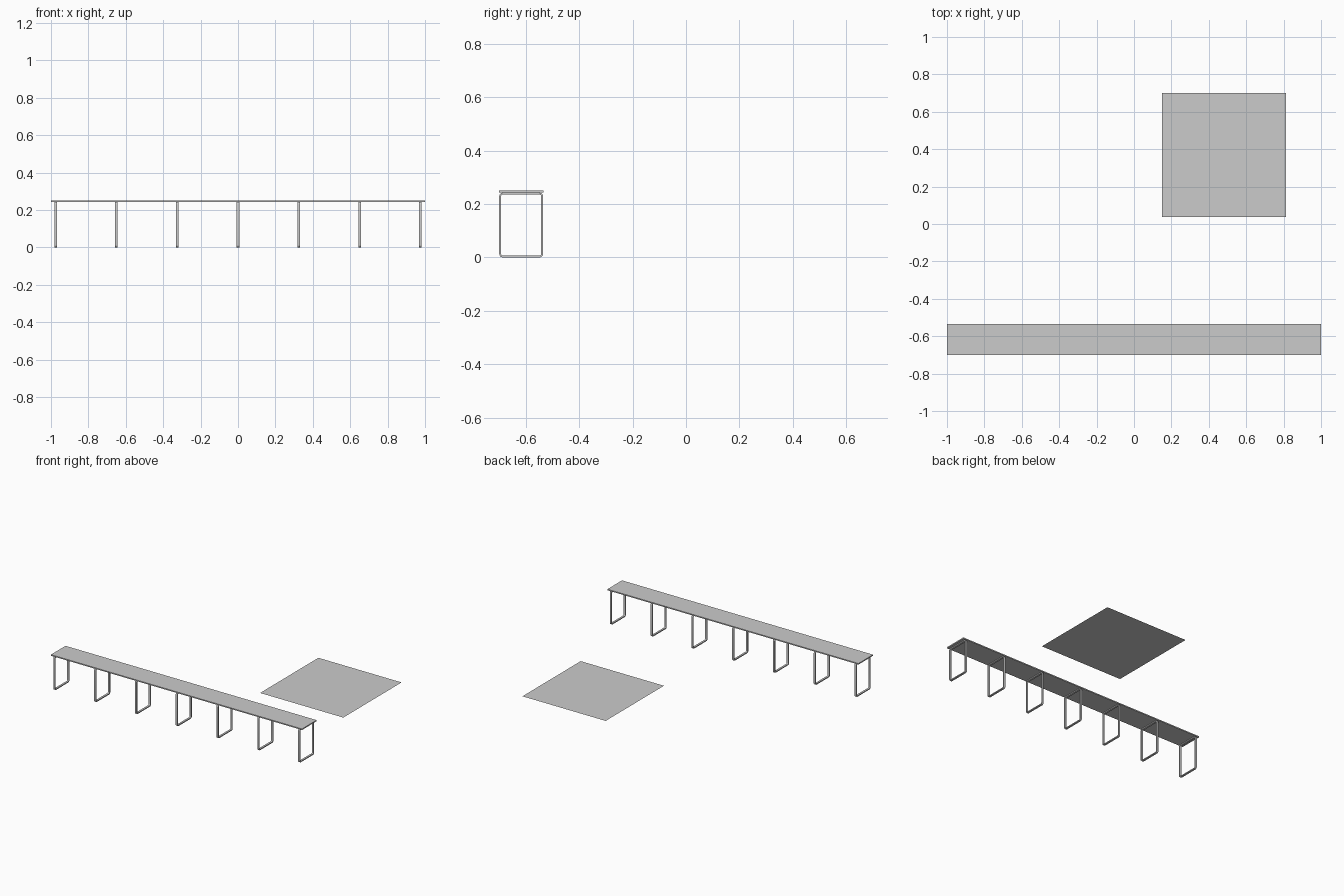
import bpy, bmesh, math

if "Cube" in bpy.data.objects:
    bpy.data.objects.remove(bpy.data.objects["Cube"])

Y0, Y1 = -0.70, -0.534      # bench depth
TOP, SEAT_T = 0.25, 0.008   # bench height and plank thickness
BAR_W, BAR_T = 0.014, 0.007 # flat bar of the leg hoops


def finish(name, bm):
    bmesh.ops.recalc_face_normals(bm, faces=bm.faces)
    mesh = bpy.data.meshes.new(name)
    bm.to_mesh(mesh)
    bm.free()
    obj = bpy.data.objects.new(name, mesh)
    bpy.context.collection.objects.link(obj)
    return obj


def rounded_rect(y0, y1, z0, z1, r, n=5):
    pts = []
    corners = [(y1 - r, z1 - r), (y0 + r, z1 - r), (y0 + r, z0 + r), (y1 - r, z0 + r)]
    for k, (cy, cz) in enumerate(corners):
        for i in range(n + 1):
            a = math.pi / 2 * (k + i / n)
            pts.append((cy + r * math.cos(a), cz + r * math.sin(a)))
    return pts


def hoop(name, x):
    # closed rounded-rectangle frame swept from flat bar
    bm = bmesh.new()
    a, b, c, d = Y0 + 0.001, Y1 - 0.001, 0.0, TOP - SEAT_T
    outer = rounded_rect(a, b, c, d, 0.013)
    inner = rounded_rect(a + BAR_T, b - BAR_T, c + BAR_T, d - BAR_T, 0.006)
    h = BAR_W / 2
    loops = [[bm.verts.new((x + s, y, z)) for y, z in pts]
             for s, pts in ((-h, outer), (h, outer), (h, inner), (-h, inner))]
    n = len(outer)
    for k in range(4):
        p, q = loops[k], loops[(k + 1) % 4]
        for i in range(n):
            j = (i + 1) % n
            bm.faces.new((p[i], p[j], q[j], q[i]))
    obj = finish(name, bm)
    bpy.context.view_layer.objects.active = obj
    obj.select_set(True)
    bpy.ops.object.shade_smooth_by_angle(angle=math.radians(35))
    obj.select_set(False)


# seat plank
bm = bmesh.new()
bmesh.ops.create_cube(bm, size=1)
bmesh.ops.scale(bm, vec=(2, Y1 - Y0, SEAT_T), verts=bm.verts)
bmesh.ops.translate(bm, vec=(0, (Y0 + Y1) / 2, TOP - SEAT_T / 2), verts=bm.verts)
finish("bench_seat", bm)

# seven leg hoops, evenly spaced
for i in range(7):
    hoop(f"leg_hoop_{i + 1}", -0.975 + i * 0.325)

# separate flat sheet on the ground
bm = bmesh.new()
bm.faces.new([bm.verts.new((x, y, 0)) for x, y in
              ((0.15, 0.037), (0.813, 0.037), (0.813, 0.70), (0.15, 0.70))])
finish("floor_sheet", bm)
